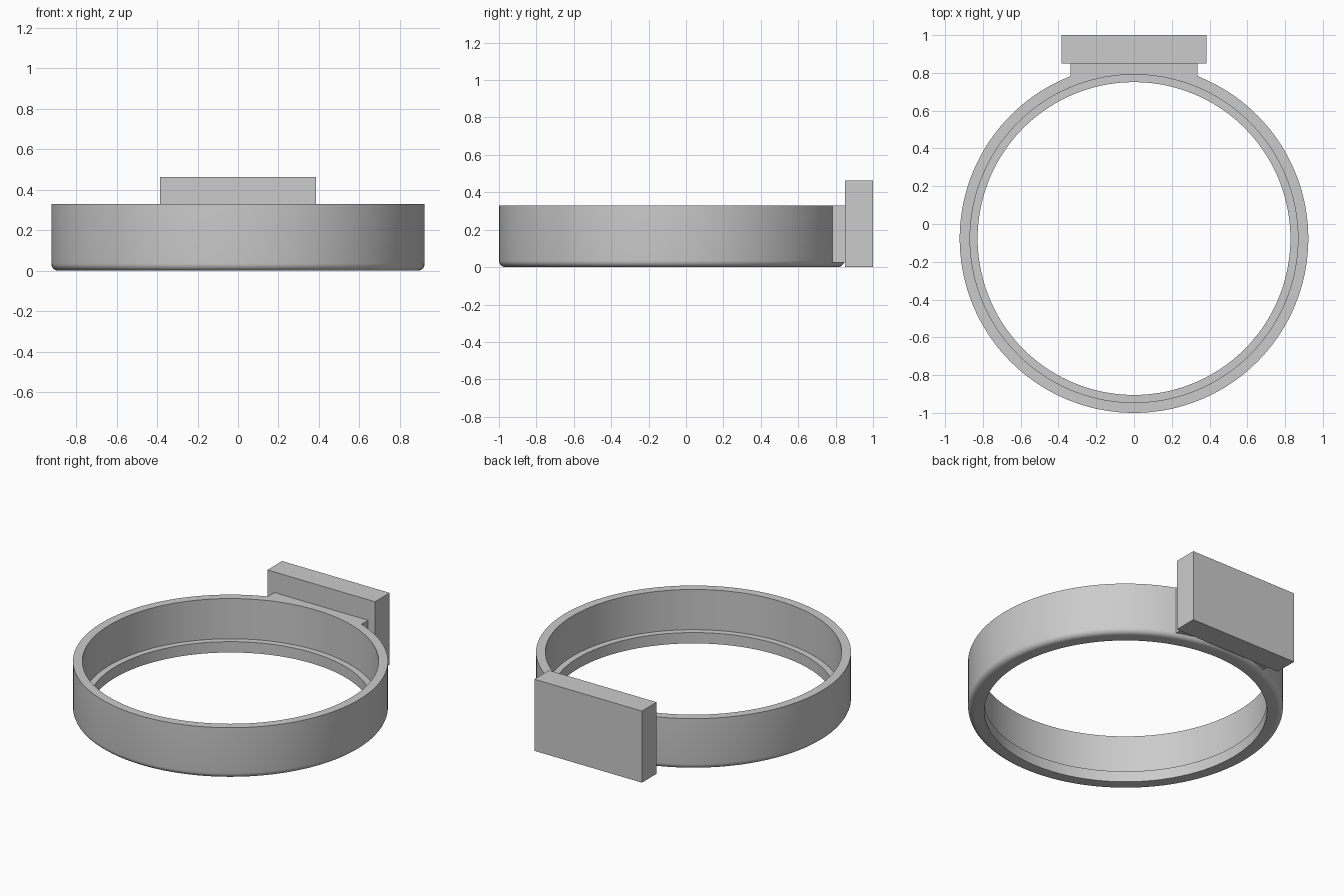
import bpy
import bmesh
from math import sin, cos, pi, asin

cube = bpy.data.objects.get("Cube")
if cube:
    bpy.data.objects.remove(cube, do_unlink=True)

CENTRE_Y = -0.077
OUTER, INNER, LIP = 0.923, 0.868, 0.828
HEIGHT, LEDGE, FILLET = 0.33, 0.07, 0.035
SEGMENTS = 144

grey = bpy.data.materials.new("plain grey")
grey.use_nodes = True
grey.diffuse_color = (0.6, 0.6, 0.6, 1)
grey.node_tree.nodes["Principled BSDF"].inputs["Base Color"].default_value = (0.6, 0.6, 0.6, 1)


def finish(name, bm):
    bmesh.ops.recalc_face_normals(bm, faces=bm.faces)
    mesh = bpy.data.meshes.new(name)
    bm.to_mesh(mesh)
    bm.free()
    mesh.materials.append(grey)
    obj = bpy.data.objects.new(name, mesh)
    bpy.context.collection.objects.link(obj)
    return obj


def lathe(name, profile):
    bm = bmesh.new()
    rings = []
    for i in range(SEGMENTS):
        a = 2 * pi * i / SEGMENTS
        rings.append([bm.verts.new((r * cos(a), CENTRE_Y + r * sin(a), z)) for r, z in profile])
    for i, ring in enumerate(rings):
        after = rings[(i + 1) % SEGMENTS]
        for j in range(len(profile)):
            k = (j + 1) % len(profile)
            bm.faces.new((ring[j], after[j], after[k], ring[k]))
    return finish(name, bm)


def prism(name, outline, low, high):
    bm = bmesh.new()
    base = bm.faces.new([bm.verts.new((x, y, low)) for x, y in outline])
    side = bmesh.ops.extrude_face_region(bm, geom=[base], use_keep_orig=True)["geom"]
    moved = [v for v in side if isinstance(v, bmesh.types.BMVert)]
    bmesh.ops.translate(bm, verts=moved, vec=(0, 0, high - low))
    return finish(name, bm)


# Ring with a rounded lower outer edge and an inner ledge
fillet = [(OUTER - FILLET * (1 - sin(t)), FILLET * (1 - cos(t)))
          for t in (pi / 2 * i / 6 for i in range(7))]
ring = lathe("ring", [(LIP, 0)] + fillet +
             [(OUTER, HEIGHT), (INNER, HEIGHT), (INNER, LEDGE), (LIP, LEDGE)])

# Neck whose inner edge follows the middle of the ring wall
HALF, BACK, MID = 0.335, 0.85, 0.895
span = asin(HALF / MID)
arc = [(MID * sin(t), CENTRE_Y + MID * cos(t))
       for t in (span * (i / 12 - 1) for i in range(25))]
neck = prism("neck", arc + [(HALF, BACK), (-HALF, BACK)], 0.025, HEIGHT)

# Merge the neck into the ring
neck.hide_render = True
union = ring.modifiers.new("join neck", "BOOLEAN")
union.operation = "UNION"
union.solver = "EXACT"
union.object = neck
bpy.ops.object.select_all(action="DESELECT")
bpy.context.view_layer.objects.active = ring
ring.select_set(True)
bpy.ops.object.modifier_apply(modifier=union.name)
bpy.data.objects.remove(neck, do_unlink=True)
bpy.ops.object.shade_smooth_by_angle(angle=pi / 6)

# Rear plate
W = 0.385
prism("rear_plate", [(-W, BACK), (W, BACK), (W, 1), (-W, 1)], 0, 0.463)
